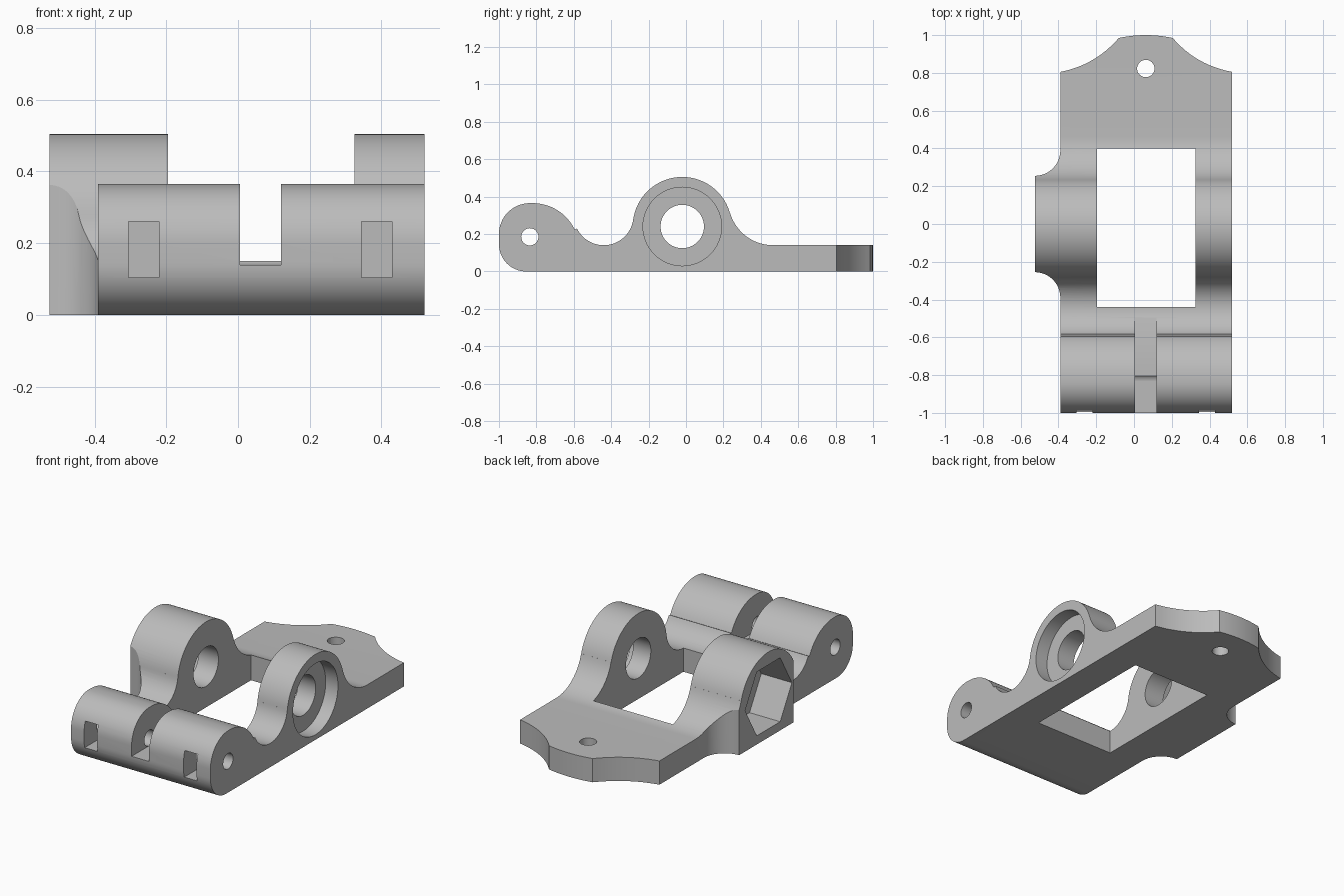
import bpy, bmesh
from math import sin, cos, pi, radians, atan2
from mathutils import Vector

cube = bpy.data.objects.get("Cube")
if cube:
    bpy.data.objects.remove(cube)

grey = bpy.data.materials.new("plain grey")
grey.use_nodes = True
COLOR = (0.5, 0.5, 0.5, 1)
grey.diffuse_color = COLOR
grey.node_tree.nodes["Principled BSDF"].inputs["Base Color"].default_value = COLOR


def arc(cx, cy, r, start, end, n=16):
    """Points on a circle between two angles in degrees."""
    angles = [radians(start + (end - start) * i / n) for i in range(n + 1)]
    return [(cx + r * cos(a), cy + r * sin(a)) for a in angles]


def arc_through(a, b, c, n=12):
    """Smooth curve through three points."""
    a, b, c = Vector(a), Vector(b), Vector(c)
    ctrl = 2 * b - (a + c) / 2
    return [tuple(a * (1 - t) ** 2 + ctrl * 2 * t * (1 - t) + c * t * t)
            for t in (i / n for i in range(n + 1))]


def prism(name, points, axis, low, high):
    """Extrude an outline along x (outline in y, z), y (x, z) or z (x, y)."""
    place = {"x": lambda u, v, w: (w, u, v), "y": lambda u, v, w: (u, w, v),
             "z": lambda u, v, w: (u, v, w)}[axis]
    bm = bmesh.new()
    face = bm.faces.new([bm.verts.new(place(u, v, low)) for u, v in points])
    ext = bmesh.ops.extrude_face_region(bm, geom=[face])
    moved = [g for g in ext["geom"] if isinstance(g, bmesh.types.BMVert)]
    bmesh.ops.translate(bm, verts=moved, vec=Vector(place(0, 0, high - low)))
    bmesh.ops.recalc_face_normals(bm, faces=bm.faces)
    mesh = bpy.data.meshes.new(name)
    bm.to_mesh(mesh)
    bm.free()
    obj = bpy.data.objects.new(name, mesh)
    bpy.context.collection.objects.link(obj)
    return obj


def box(name, x, y, z):
    return prism(name, [(x[0], y[0]), (x[1], y[0]), (x[1], y[1]), (x[0], y[1])], "z", *z)


def disc(name, u, v, r, axis, low, high, sides=64):
    pts = [(u + r * cos(2 * pi * i / sides), v + r * sin(2 * pi * i / sides))
           for i in range(sides)]
    return prism(name, pts, axis, low, high)


def combine(target, tool, operation):
    """Apply a boolean and remove the tool."""
    mod = target.modifiers.new("cut", "BOOLEAN")
    mod.operation, mod.solver, mod.object = operation, "EXACT", tool
    bpy.context.view_layer.update()
    result = bpy.data.meshes.new_from_object(
        target.evaluated_get(bpy.context.evaluated_depsgraph_get()))
    target.modifiers.clear()
    target.data = result
    bpy.data.objects.remove(tool)


# Side profile: barrel, valley, bearing boss, flat tongue
AXLE_Y, AXLE_Z, BOSS_R = -0.02, 0.24, 0.265
valley_r, valley = 0.159, Vector((-0.44, 0.299))
fillet_r, fillet = 0.24, Vector((0.466, 0.38))
barrel_r, barrel = 0.25, Vector((-0.82, 0.115))
axle = Vector((AXLE_Y, AXLE_Z))


def heading(a, b):
    return atan2(b.y - a.y, b.x - a.x) * 180 / pi


to_valley, valley_to_boss = heading(barrel, valley), heading(valley, axle)
to_fillet = heading(axle, fillet)
profile = [(1.05, 0), (1.05, 0.14)]
profile += arc(*fillet, fillet_r, 270, 180 + to_fillet)
profile += arc(*axle, BOSS_R, to_fillet, 180 + valley_to_boss, 40)
profile += arc(*valley, valley_r, valley_to_boss, to_valley - 180, 28)
profile += arc(*barrel, barrel_r, to_valley, 90)
profile += arc(-0.835, 0.2, 0.165, 90, 180)
profile += arc(-0.855, 0.145, 0.145, 180, 270)
bracket = prism("hinge_bracket", profile, "x", -0.6, 0.6)

# Plan outline: widened right arm and scalloped back end
right, left, bulge = -0.39, 0.52, -0.525
plan = [(right, -1.05), (left, -1.05)]
plan += arc_through((left, 0.805), (0.345, 0.868), (0.205, 0.985))
plan += arc_through((0.205, 0.985), (0.0625, 1.0), (-0.08, 0.985))[1:]
plan += arc_through((-0.08, 0.985), (-0.22, 0.868), (right, 0.805))[1:]
plan += arc(bulge, 0.39, 0.135, 0, -90)
plan += arc(bulge, -0.39, 0.135, 90, 0)
combine(bracket, prism("plan", plan, "z", -0.1, 0.7), "INTERSECT")

# Openings
cutters = [
    box("window", (-0.195, 0.325), (-0.44, 0.40), (-0.1, 0.7)),
    box("slot", (0.005, 0.12), (-1.1, -0.46), (0.15, 0.6)),
    box("slot_front", (0.005, 0.12), (-1.1, -0.83), (0.139, 0.3)),
    box("right_nut_pocket", (-0.305, -0.22), (-1.1, -0.755), (0.105, 0.26)),
    box("left_nut_pocket", (0.345, 0.43), (-1.1, -0.755), (0.105, 0.26)),
    disc("pin_hole", -0.835, 0.185, 0.046, "x", -0.7, 0.7, 32),
    disc("axle_bore", AXLE_Y, AXLE_Z, 0.116, "x", -0.7, 0.7),
    disc("bearing_seat", AXLE_Y, AXLE_Z, 0.21, "x", 0.44, 0.7),
    disc("hex_seat", AXLE_Y, AXLE_Z, 0.218, "x", -0.7, -0.325, 6),
    disc("screw_hole", 0.0625, 0.823, 0.046, "z", -0.1, 0.3, 32),
]
for cutter in cutters:
    combine(bracket, cutter, "DIFFERENCE")

# Finish
bracket.data.materials.clear()
bracket.data.materials.append(grey)
bpy.ops.object.select_all(action="DESELECT")
bracket.select_set(True)
bpy.context.view_layer.objects.active = bracket
bpy.ops.object.shade_smooth_by_angle(angle=radians(25))
